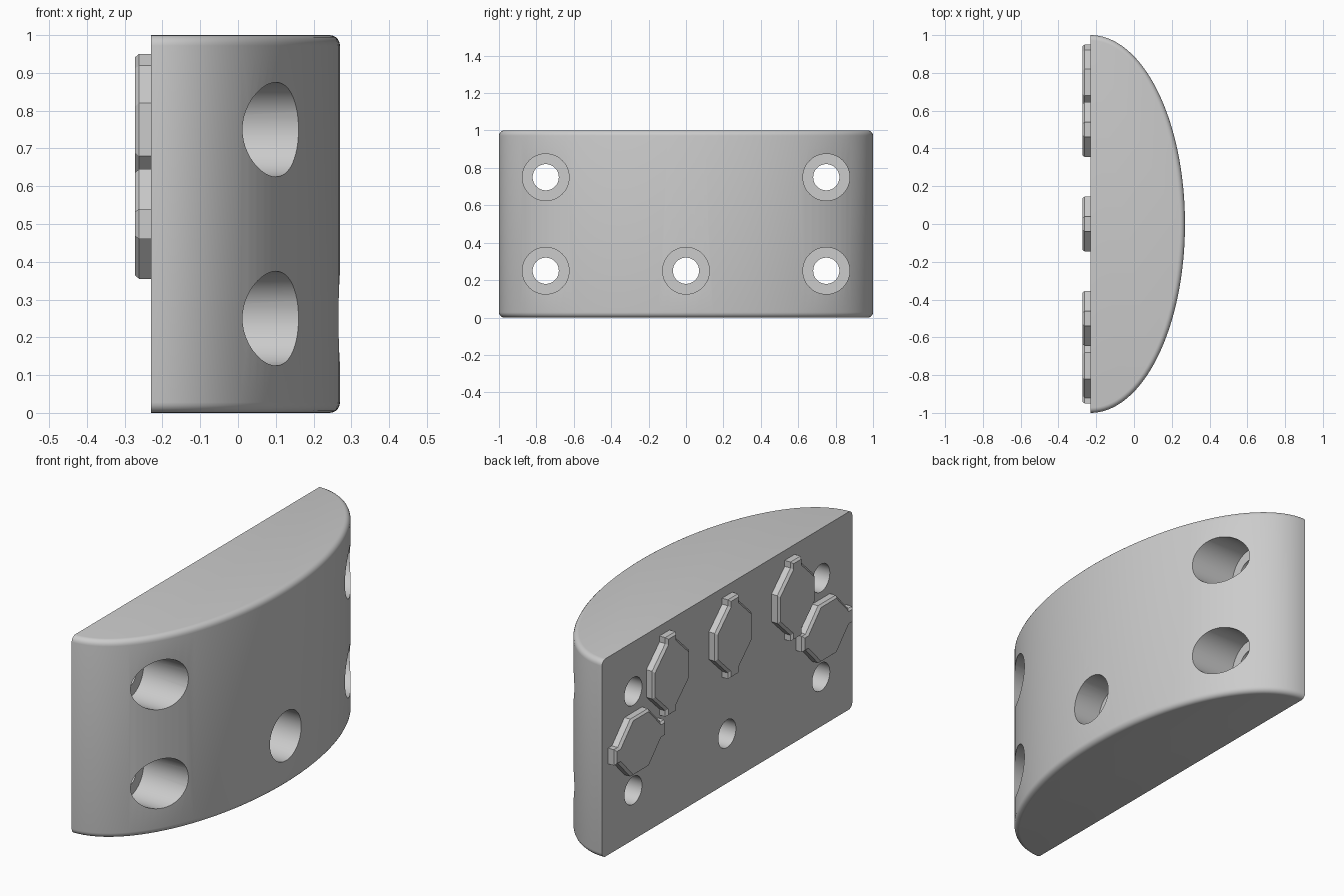
import bpy
import bmesh
from math import cos, sin, tau, radians
from mathutils import Vector

cube = bpy.data.objects.get("Cube")
if cube:
    bpy.data.objects.remove(cube, do_unlink=True)

BACK = -0.23

grey = bpy.data.materials.new("plain grey")
grey.use_nodes = True
grey.diffuse_color = (0.6, 0.6, 0.6, 1)
grey.node_tree.nodes["Principled BSDF"].inputs["Base Color"].default_value = (0.6, 0.6, 0.6, 1)


def finish(bm, name):
    bmesh.ops.recalc_face_normals(bm, faces=bm.faces)
    mesh = bpy.data.meshes.new(name)
    bm.to_mesh(mesh)
    bm.free()
    mesh.materials.append(grey)
    obj = bpy.data.objects.new(name, mesh)
    bpy.context.collection.objects.link(obj)
    return obj


def skin(bm, loops):
    """Join equal rings of points into a capped solid."""
    rings = [[bm.verts.new(p) for p in loop] for loop in loops]
    n = len(rings[0])
    for a, b in zip(rings, rings[1:]):
        for i in range(n):
            j = (i + 1) % n
            bm.faces.new((a[i], a[j], b[j], b[i]))
    bm.faces.new(rings[0])
    bm.faces.new(rings[-1])


# Body: elliptical block with rounded rims, sliced flat at the back
def ellipse(inset, z, n=128):
    return [(BACK + (0.5 - inset) * cos(tau * i / n), (1 - inset) * sin(tau * i / n), z)
            for i in range(n)]


R, STEPS = 0.028, 5
rim = [(R * (1 - sin(radians(90 * k / STEPS))), R * (1 - cos(radians(90 * k / STEPS))))
       for k in range(STEPS + 1)]
bm = bmesh.new()
skin(bm, [ellipse(i, h) for i, h in rim] + [ellipse(i, 1 - h) for i, h in reversed(rim)]
     if rim[0][1] == 0 else [])
cut = bmesh.ops.bisect_plane(bm, geom=bm.verts[:] + bm.edges[:] + bm.faces[:], dist=1e-5,
                             plane_co=(BACK, 0, 0), plane_no=(-1, 0, 0), clear_outer=True)
bmesh.ops.holes_fill(bm, edges=[e for e in bm.edges if e.is_boundary], sides=0)
body = finish(bm, "body")

# Counterbored screw holes, cut along x
holes = [(y, z, -0.09) for y in (-0.75, 0.75) for z in (0.25, 0.75)] + [(0, 0.25, 0.115)]
bm = bmesh.new()
for y, z, floor in holes:
    skin(bm, [[(x, y + r * cos(tau * i / 48), z + r * sin(tau * i / 48)) for i in range(48)]
              for x, r in ((-0.4, 0.07), (floor, 0.07), (floor, 0.125), (0.5, 0.125))])
cutter = finish(bm, "hole_cutter")
cutter.hide_render = True
mod = body.modifiers.new("holes", "BOOLEAN")
mod.operation = "DIFFERENCE"
mod.solver = "EXACT"
mod.object = cutter
bpy.context.view_layer.objects.active = body
body.select_set(True)
bpy.ops.object.modifier_apply(modifier=mod.name)
bpy.data.objects.remove(cutter, do_unlink=True)
bpy.ops.object.shade_smooth_by_angle(angle=radians(30))
body.select_set(False)

# Back pads: long octagons with a tab on each end and a chamfered face
quarter = [(0.145, 0.07), (0.04, 0.17), (0.04, 0.2)]
half = quarter + [(-u, v) for u, v in reversed(quarter)]
outline = half + [(-u, -v) for u, v in half]


def pad(name, y, z, lying):
    def ring(x, inset):
        pts = []
        for u, v in outline:
            u -= inset * (1 if u > 0 else -1)
            v -= inset * (1 if v > 0 else -1)
            pts.append(Vector((x, y + (v if lying else u), z + (u if lying else v))))
        return pts
    bm = bmesh.new()
    skin(bm, [ring(BACK + 0.005, 0), ring(-0.262, 0), ring(-0.273, 0.009)])
    return finish(bm, name)


for label, y, z, lying in (("left_low", 0.75, 0.5, True), ("left_high", 0.5, 0.75, False),
                           ("middle", 0, 0.75, False), ("right_high", -0.5, 0.75, False),
                           ("right_low", -0.75, 0.5, True)):
    pad("pad_" + label, y, z, lying)
